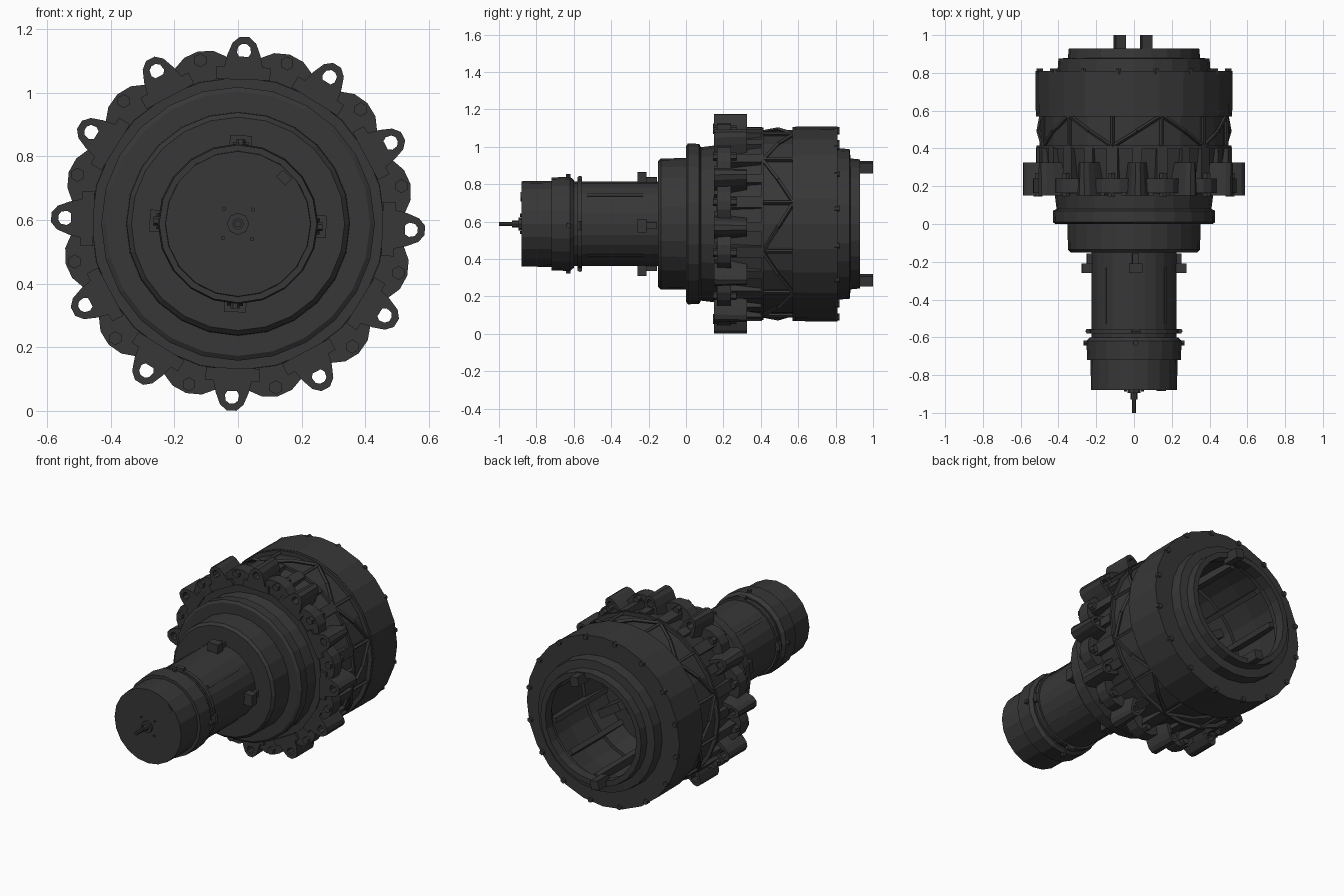
import bpy, bmesh, math
from mathutils import Matrix, Vector

if "Cube" in bpy.data.objects:
    bpy.data.objects.remove(bpy.data.objects["Cube"], do_unlink=True)

AXIS_Z = 0.588
CENTRE = Matrix.Translation((0, 0, AXIS_Z))
TWIST = math.radians(2)

metal = bpy.data.materials.new("dark grey metal")
metal.use_nodes = True
colour = (0.038, 0.038, 0.038, 1)
metal.diffuse_color = colour
bsdf = metal.node_tree.nodes["Principled BSDF"]
bsdf.inputs["Base Color"].default_value = colour
bsdf.inputs["Roughness"].default_value = 0.7


def finish(name, bm):
    bmesh.ops.recalc_face_normals(bm, faces=bm.faces)
    mesh = bpy.data.meshes.new(name)
    bm.to_mesh(mesh)
    bm.free()
    mesh.materials.append(metal)
    bpy.context.scene.collection.objects.link(bpy.data.objects.new(name, mesh))


def around(angle):
    """Frame on the axis: x tangential, y along the axis, z radial."""
    return CENTRE @ Matrix.Rotation(angle, 4, 'Y')


def spokes(count, offset=0.0):
    return [around(TWIST + math.tau * (i + offset) / count) for i in range(count)]


def lathe(name, profile, sides=24):
    """Revolve (y, radius) points about the axis."""
    bm = bmesh.new()
    rings = []
    for y, r in profile:
        n = sides if r else 1
        rings.append([bm.verts.new(around(math.tau * i / sides) @ Vector((0, y, r)))
                      for i in range(n)])
    for a, b in zip(rings, rings[1:]):
        for i in range(sides):
            j = (i + 1) % sides
            quad = [a[i % len(a)], a[j % len(a)], b[j % len(b)], b[i % len(b)]]
            bm.faces.new(list(dict.fromkeys(quad)))
    finish(name, bm)


def box(bm, frame, centre, size):
    m = frame @ Matrix.Translation(centre) @ Matrix.Diagonal((*size, 1))
    bmesh.ops.create_cube(bm, size=1, matrix=m)


def rod(bm, p, q, radius, sides=6, tip=None):
    d = q - p
    m = Matrix.Translation((p + q) / 2) @ d.to_track_quat('Z', 'Y').to_matrix().to_4x4()
    bmesh.ops.create_cone(bm, cap_ends=True, segments=sides, radius1=radius,
                          radius2=radius if tip is None else tip,
                          depth=d.length, matrix=m)


def boxes(name, frames, centre, size):
    bm = bmesh.new()
    for f in frames:
        box(bm, f, centre, size)
    finish(name, bm)


def bolts(name, frames, start, end, radius):
    bm = bmesh.new()
    for f in frames:
        rod(bm, f @ Vector(start), f @ Vector(end), radius)
    finish(name, bm)


# Turned bodies from front to back
lathe("front_cap", [(-.88, 0), (-.88, .228), (-.72, .23), (-.72, .248),
                    (-.62, .252), (-.6, .235), (-.6, 0)], 20)
lathe("front_tube", [(-.6, 0), (-.6, .226), (-.15, .226), (-.15, 0)])
lathe("tube_clamp", [(-.58, .22), (-.58, .238), (-.555, .238), (-.555, .22)])
lathe("small_stage", [(-.15, 0), (-.15, .335), (-.135, .35), (0, .352), (0, 0)])
lathe("large_stage", [(0, 0), (0, .415), (.01, .43), (.07, .428), (.08, .41),
                      (.16, .42), (.16, 0)])
lathe("neck_cone", [(.16, 0), (.16, .46), (.3, .485), (.4, .5), (.4, .42), (.25, .4),
                    (.25, 0)])
lathe("truss_core", [(.4, .44), (.4, .515), (.415, .515), (.415, .492), (.57, .492),
                     (.57, .518), (.585, .518), (.585, .44), (.4, .44)])
lathe("rear_drum", [(.585, .44), (.585, .52), (.81, .522), (.81, .405), (.875, .4),
                    (.88, .35), (.93, .345), (.93, .312), (.87, .312), (.86, .36),
                    (.8, .36), (.78, .42), (.585, .44)])

# Antenna probe with its boss and four small screws
bm = bmesh.new()
front = CENTRE.translation
for y0, y1, r in ((-1, -.9, .011), (-.93, -.88, .018), (-.895, -.875, .035)):
    rod(bm, front + Vector((0, y0, 0)), front + Vector((0, y1, 0)), r, 8)
finish("probe", bm)
bolts("cap_screws", spokes(4, .5), (0, -.888, .065), (0, -.87, .065), .007)
boxes("cap_catch", [around(math.radians(45))], (0, -.87, .205), (.04, .03, .03))

# Fittings along the tube
boxes("tube_blocks", spokes(4), (0, -.235, .25), (.07, .05, .055))
boxes("block_feet", spokes(4), (0, -.2, .235), (.035, .09, .03))
bolts("clamp_bolts", spokes(4), (-.025, -.567, .243), (.025, -.567, .243), .014)
bolts("cap_bolts", spokes(4), (0, -.63, .23), (0, -.63, .266), .014)
boxes("tube_ribs", spokes(4, .5), (0, -.38, .226), (.02, .3, .008))

# Scalloped flange
bm = bmesh.new()
scallop = (.522, .522, .548, .556, .548, .522)
rim = [bm.verts.new(around(TWIST + math.radians(5 * i)) @ Vector((0, .165, scallop[i % 6])))
       for i in range(72)]
plate = bm.faces.new(rim)
new = bmesh.ops.extrude_face_region(bm, geom=[plate], use_keep_orig=True)["geom"]
bmesh.ops.translate(bm, vec=(0, .075, 0), verts=[v for v in new if isinstance(v, bmesh.types.BMVert)])
finish("flange", bm)

# Twelve eyelet lugs, each an arched outline bridged to a round hole
half = [(.068, .46), (.052, .53), (.037, .568), (.015, .587)]
outline = half + [(-x, r) for x, r in reversed(half)]
bm = bmesh.new()
for f in spokes(12):
    loops = []
    for y, taper in ((.15, 1), (.325, .78)):
        outer, hole = [], []
        for x, r in outline:
            d = Vector((x, 0, r - .543)).normalized() * .023
            outer.append(bm.verts.new(f @ Vector((x * taper, y, r))))
            hole.append(bm.verts.new(f @ Vector((d.x, y, .543 + d.z))))
        loops.append((outer, hole))
    (fo, fh), (bo, bh) = loops
    for a, b in ((fo, fh), (fo, bo), (fh, bh), (bo, bh)):
        for i in range(len(a)):
            j = (i + 1) % len(a)
            bm.faces.new((a[i], a[j], b[j], b[i]))
finish("eyelet_lugs", bm)
boxes("lug_bases", spokes(12), (0, .17, .473), (.17, .04, .04))
boxes("lug_gussets", spokes(12), (0, .36, .5), (.05, .09, .035))

# Bolted bosses between the lugs
bolts("flange_bolts", spokes(12, .5), (0, .145, .527), (0, .27, .527), .022)
boxes("boss_blocks", spokes(12, .5), (0, .32, .495), (.06, .17, .045))

# Truss of posts and zigzag braces
bm = bmesh.new()
frames = spokes(12, .5)
for i, f in enumerate(frames):
    g = frames[(i + 1) % 12]
    rod(bm, f @ Vector((0, .41, .503)), f @ Vector((0, .575, .503)), .011, 4)
    y0, y1 = (.41, .575) if i % 2 else (.575, .41)
    mid = around(TWIST + math.tau * (i + 1) / 12) @ Vector((0, .4925, .506))
    rod(bm, f @ Vector((0, y0, .503)), mid, .011, 4)
    rod(bm, mid, g @ Vector((0, y1, .503)), .011, 4)
finish("truss_braces", bm)

# Rear rim fasteners, docking tabs and interior ribs
bolts("rim_bolts", spokes(16, .5), (0, .795, .508), (0, .822, .508), .016)
tabs = [around(math.radians(a)) for a in (12, 194)]
boxes("rear_tabs", tabs, (0, .945, .31), (.055, .11, .055))
boxes("interior_ribs", spokes(12, .5), (0, .5, .415), (.03, .5, .07))
boxes("interior_braces", spokes(6), (0, .32, .3), (.05, .14, .16))
lathe("interior_hub", [(.24, .24), (.33, .24), (.33, .2), (.29, .18), (.29, 0)], 16)
